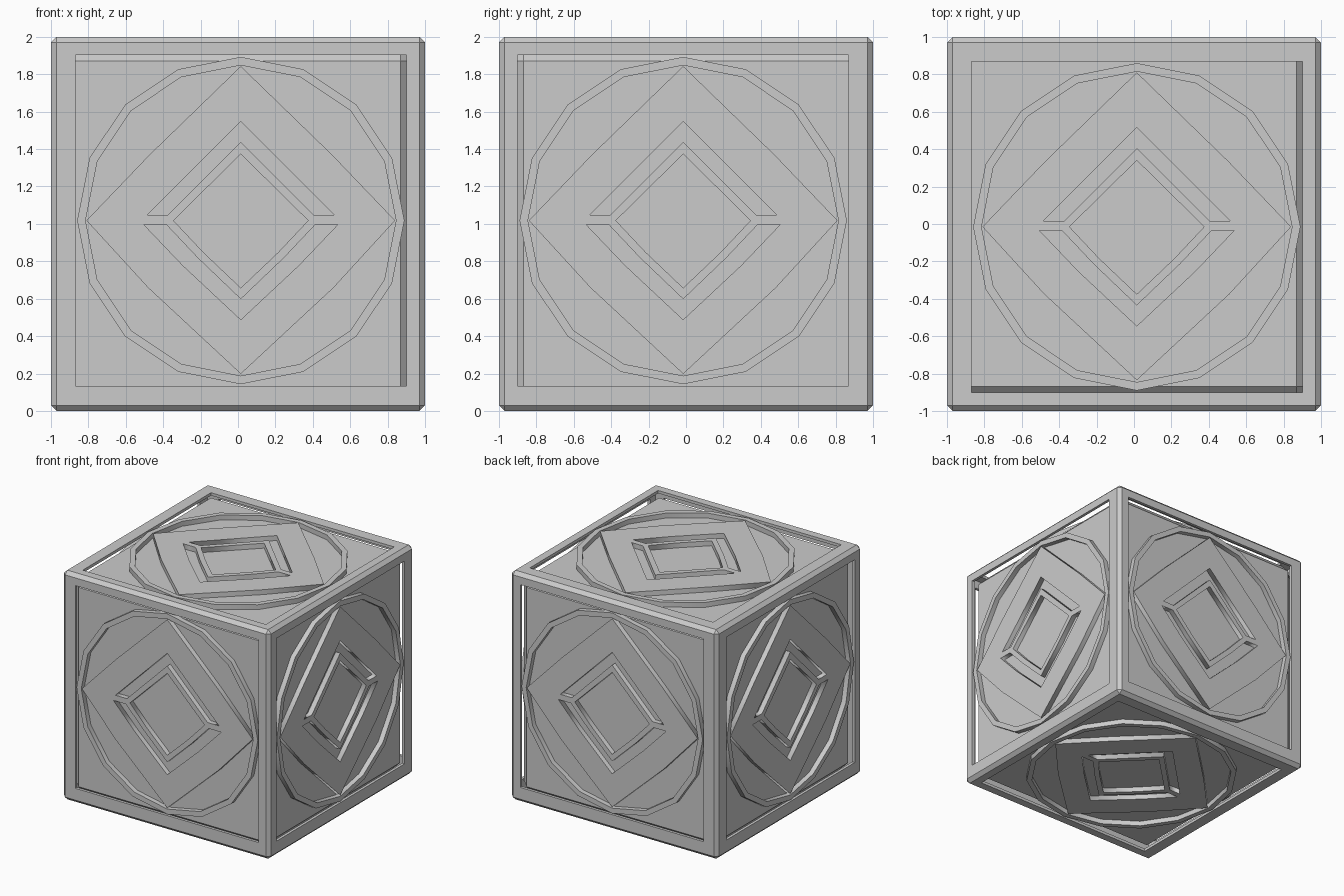
import bpy
import bmesh
from mathutils import Matrix, Vector

start = bpy.data.objects.get("Cube")
if start:
    bpy.data.objects.remove(start, do_unlink=True)

CENTRE = Vector((0, 0, 1))
OFFSET = Vector((0.015, -0.015, 0.018))   # small shift of all face details
OPENING = 0.885                           # half width of the square openings

grey = bpy.data.materials.new("plain grey")
grey.use_nodes = True
colour = (0.6, 0.6, 0.6, 1)
grey.diffuse_color = colour
grey.node_tree.nodes["Principled BSDF"].inputs["Base Color"].default_value = colour


def add_object(name, data, matrix=None):
    obj = bpy.data.objects.new(name, data)
    bpy.context.collection.objects.link(obj)
    if matrix:
        obj.matrix_world = matrix
    return obj


def box(name, half, centre, bevel=0):
    """Box with the given half sizes and chamfered edges."""
    bm = bmesh.new()
    bmesh.ops.create_cube(bm, size=2)
    bmesh.ops.scale(bm, vec=half, verts=bm.verts)
    if bevel:
        bmesh.ops.bevel(bm, geom=bm.edges[:], offset=bevel, segments=1,
                        affect='EDGES', profile=0.5)
    bmesh.ops.translate(bm, vec=centre, verts=bm.verts)
    mesh = bpy.data.meshes.new(name)
    bm.to_mesh(mesh)
    bm.free()
    mesh.materials.append(grey)
    return add_object(name, mesh)


def baked_mesh(obj):
    """Mesh of the object with its modifiers or curve fill applied."""
    bpy.context.view_layer.update()
    graph = bpy.context.evaluated_depsgraph_get()
    return bpy.data.meshes.new_from_object(obj.evaluated_get(graph), depsgraph=graph)


def plate(name, outlines, thickness):
    """Flat plate from closed outlines; inner outlines become holes."""
    curve = bpy.data.curves.new(name, 'CURVE')
    curve.dimensions = '2D'
    curve.fill_mode = 'BOTH'
    curve.extrude = thickness / 2
    for points in outlines:
        spline = curve.splines.new('POLY')
        spline.points.add(len(points) - 1)
        for p, (u, v) in zip(spline.points, points):
            p.co = (u, v, 0, 1)
        spline.use_cyclic_u = True
    temp = add_object(name, curve)
    mesh = baked_mesh(temp)
    bpy.data.objects.remove(temp, do_unlink=True)
    mesh.materials.clear()
    mesh.materials.append(grey)
    return mesh


def mirrored(half):
    """Close a right-hand outline that starts and ends on the middle line."""
    return half + [(-u, v) for u, v in reversed(half[1:-1])]


def polygon(radius, sides=16):
    turn = Matrix.Rotation
    return [tuple((turn(6.283185 * i / sides, 2) @ Vector((0, radius))))
            for i in range(sides)]


# Thin outer shell, hollow, with a square opening through every side
shell = box("outer_frame", (1, 1, 1), CENTRE, 0.03)
cutters = [box("cavity_cutter", (0.975,) * 3, CENTRE)]
for axis in range(3):
    half = [OPENING] * 3
    half[axis] = 1.5
    cutters.append(box("opening_cutter", half, CENTRE + OFFSET))
for cutter in cutters:
    cutter.hide_render = True
    mod = shell.modifiers.new("cut", 'BOOLEAN')
    mod.operation = 'DIFFERENCE'
    mod.solver = 'EXACT'
    mod.object = cutter
cut_mesh = baked_mesh(shell)
shell.modifiers.clear()
shell.data = cut_mesh
for cutter in cutters:
    bpy.data.objects.remove(cutter, do_unlink=True)

# Inner block seen as the recessed floor
box("inner_core", (0.955,) * 3, CENTRE, 0.085)

# Raised ring and diamond, the diamond pierced by two chevrons and a square
ring_mesh = plate("ring", [polygon(0.875), polygon(0.83)], 0.06)
diamond = mirrored([(0, 0.825), (0.49, 0.35), (0.825, 0), (0.495, -0.36), (0, -0.82)])
upper_chevron = mirrored([(0, 0.53), (0.5, 0.03), (0.39, 0.03), (0, 0.42)])
lower_chevron = mirrored([(0, -0.53), (0.31, -0.24), (0.52, -0.02),
                          (0.4, -0.02), (0.23, -0.2), (0, -0.42)])
middle = mirrored([(0, 0.355), (0.36, 0), (0.2, -0.17), (0, -0.36)])
diamond_mesh = plate("diamond", [diamond, upper_chevron, lower_chevron, middle], 0.06)

X, Y, Z = Vector((1, 0, 0)), Vector((0, 1, 0)), Vector((0, 0, 1))
# side name, direction to the right, direction up, outward direction
sides = [("front", X, Z, -Y), ("back", -X, Z, Y), ("left", Y, Z, X),
         ("right", -Y, Z, -X), ("top", X, Y, Z), ("bottom", X, Y, -Z)]
for side, across, up, out in sides:
    place = CENTRE + OFFSET - out * OFFSET.dot(out) + out * 0.968
    turn = Matrix((across, up, across.cross(up))).transposed().to_4x4()
    matrix = Matrix.Translation(place) @ turn
    add_object(side + "_ring", ring_mesh, matrix)
    add_object(side + "_diamond", diamond_mesh, matrix)
